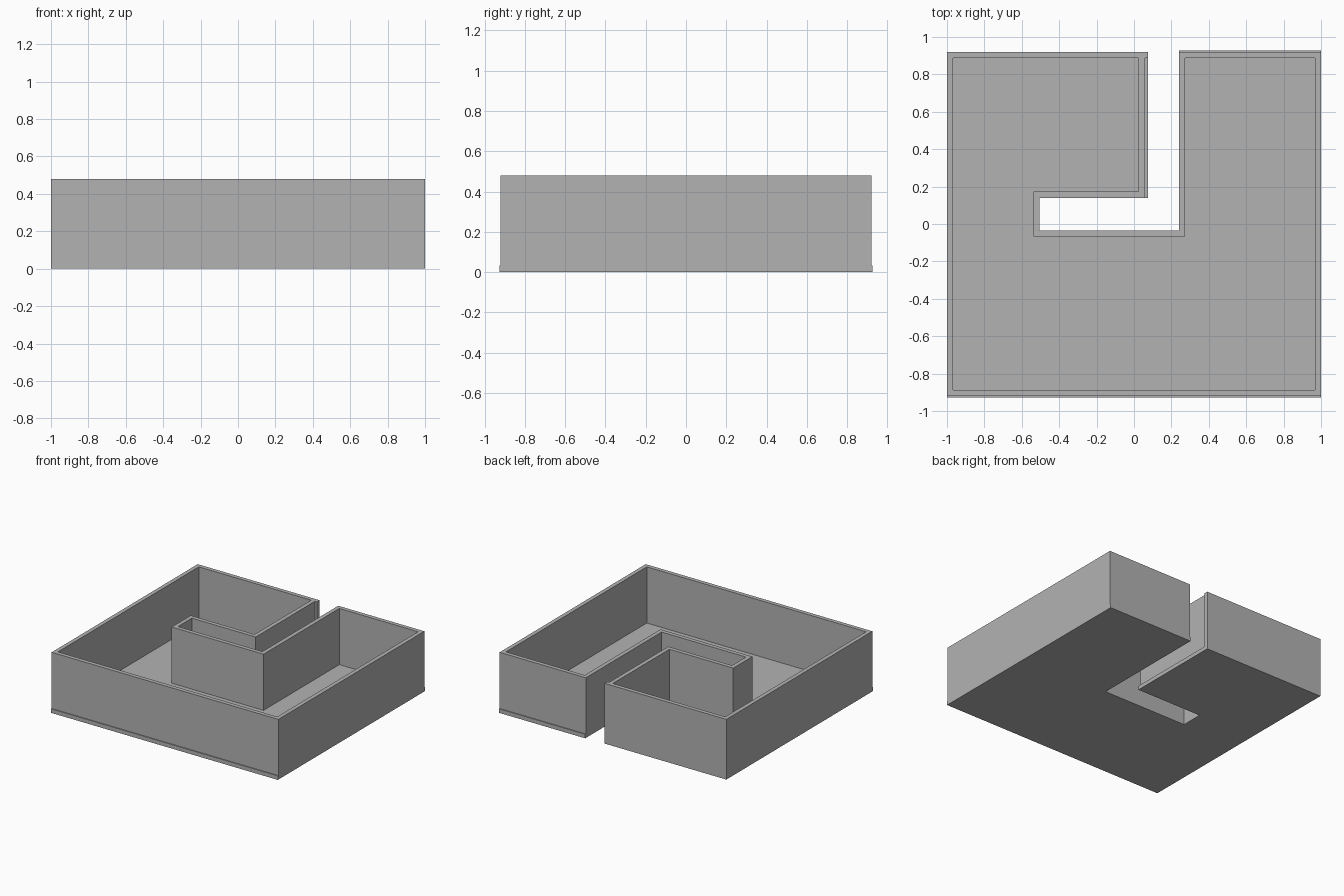
import bpy
import bmesh
from mathutils import Vector

cube = bpy.data.objects.get("Cube")
if cube:
    bpy.data.objects.remove(cube, do_unlink=True)

# Single grey finish
grey = bpy.data.materials.new("grey")
grey.use_nodes = True
colour = (0.45, 0.45, 0.45, 1)
grey.diffuse_color = colour
grey.node_tree.nodes["Principled BSDF"].inputs["Base Color"].default_value = colour

FLOOR, TOP, THICK = 0.032, 0.48, 0.033


def finish(name, bm):
    bmesh.ops.recalc_face_normals(bm, faces=bm.faces)
    mesh = bpy.data.meshes.new(name)
    bm.to_mesh(mesh)
    bm.free()
    mesh.materials.append(grey)
    obj = bpy.data.objects.new(name, mesh)
    bpy.context.collection.objects.link(obj)
    return obj


def prism(name, outline, z0, z1):
    """Closed solid from a flat outline."""
    bm = bmesh.new()
    face = bm.faces.new([bm.verts.new((x, y, z0)) for x, y in outline])
    up = bmesh.ops.extrude_face_region(bm, geom=[face], use_keep_orig=True)["geom"]
    bmesh.ops.translate(bm, vec=(0, 0, z1 - z0),
                        verts=[v for v in up if isinstance(v, bmesh.types.BMVert)])
    return finish(name, bm)


def inset(outline, t):
    """Move every right-angled corner inwards by t."""
    pts = [Vector(p) for p in outline]
    result = []
    for i, p in enumerate(pts):
        a = (p - pts[i - 1]).normalized()
        b = (pts[(i + 1) % len(pts)] - p).normalized()
        result.append(p + t * Vector((-a.y - b.y, a.x + b.x)))
    return result


def wall_ring(name, outer, t, z0, z1):
    """Wall of even thickness following the inside of an outline."""
    bm = bmesh.new()
    inner = inset(outer, t)
    loops = [[bm.verts.new((p[0], p[1], z)) for p in line]
             for line, z in ((outer, z0), (outer, z1), (inner, z1), (inner, z0))]
    n = len(outer)
    for k in range(4):
        a, b = loops[k], loops[(k + 1) % 4]
        for i in range(n):
            j = (i + 1) % n
            bm.faces.new((a[i], a[j], b[j], b[i]))
    return finish(name, bm)


def plan(front, back_left, back_right, slot):
    """Rectangular plan with an L-shaped slot entering from the back."""
    return [(-1, front), (1, front), (1, back_left), (0.24, back_left),
            (0.24, -0.035), (-0.505, -0.035), (-0.505, 0.14),
            (slot, 0.14), (slot, back_right), (-1, back_right)]


# Floor slab, slightly proud of the walls at the front and part of the back
prism("floor_slab", plan(-0.927, 0.927, 0.92, 0.075), 0, FLOOR)

# Perimeter wall around the outside and along the slot
wall_ring("perimeter_wall", plan(-0.92, 0.92, 0.92, 0.058), THICK, FLOOR, TOP)

# Short end of the back wall beside the slot
prism("back_wall_end", [(0.058, 0.887), (0.075, 0.887), (0.075, 0.92), (0.058, 0.92)],
      FLOOR, TOP)
